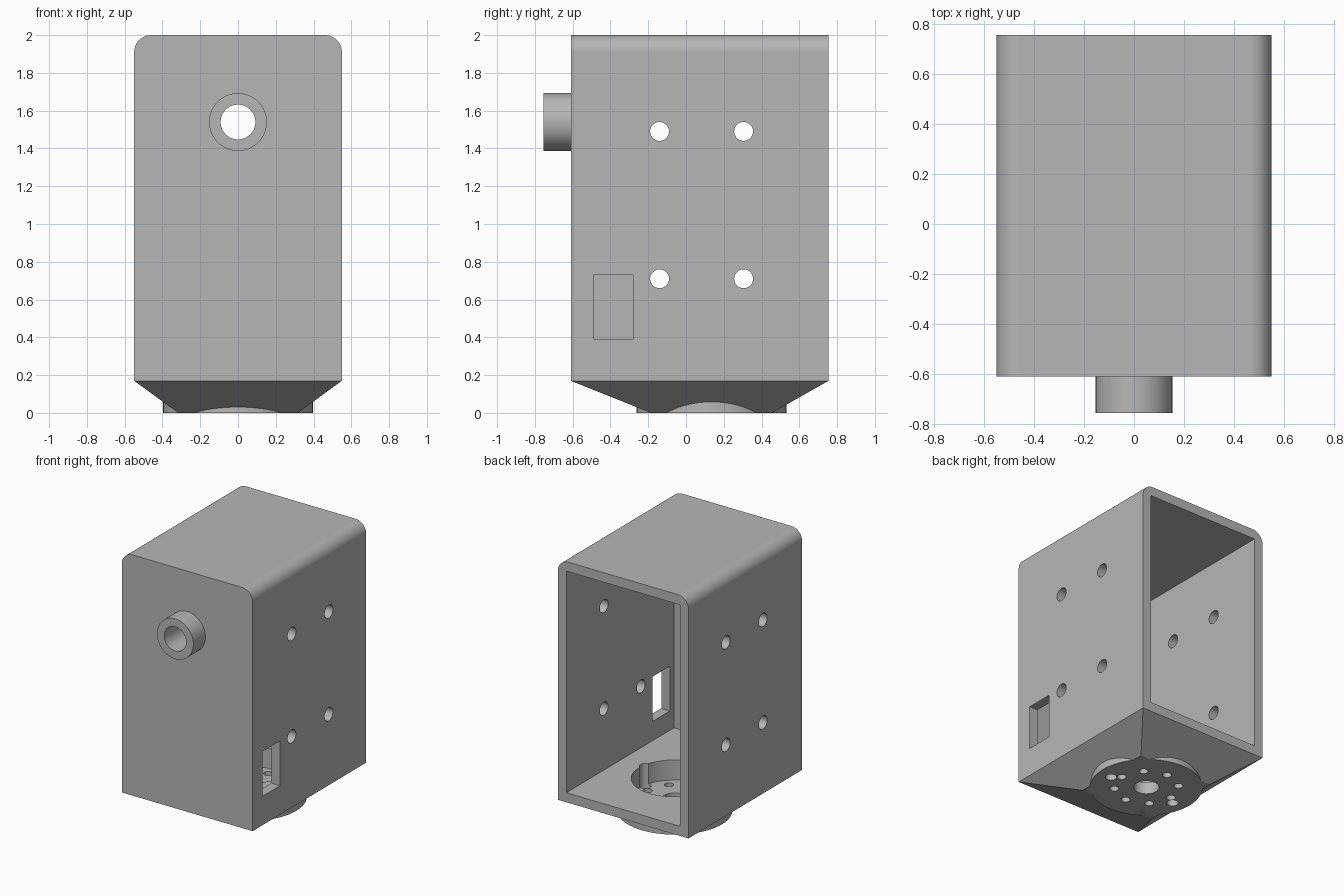
import bpy, bmesh, math
from mathutils import Matrix, Vector

cube = bpy.data.objects.get("Cube")
if cube:
    bpy.data.objects.remove(cube, do_unlink=True)

HALF_W, FRONT, BACK = 0.55, -0.61, 0.755
SHOULDER, TOP, WALL, FILLET = 0.17, 2.0, 0.073, 0.09
HUB_Y = 0.135

grey = bpy.data.materials.new("plain_grey")
grey.use_nodes = True
colour = (0.47, 0.47, 0.47, 1)
grey.diffuse_color = colour
grey.node_tree.nodes["Principled BSDF"].inputs["Base Color"].default_value = colour


def to_object(name, bm):
    bmesh.ops.recalc_face_normals(bm, faces=bm.faces)
    mesh = bpy.data.meshes.new(name)
    bm.to_mesh(mesh)
    bm.free()
    mesh.materials.append(grey)
    obj = bpy.data.objects.new(name, mesh)
    bpy.context.collection.objects.link(obj)
    return obj


def block(name, x, y, z):
    bm = bmesh.new()
    size = [b - a for a, b in (x, y, z)]
    mid = Vector([(a + b) / 2 for a, b in (x, y, z)])
    bmesh.ops.create_cube(bm, size=1, matrix=Matrix.Translation(mid) @ Matrix.Diagonal((*size, 1)))
    return to_object(name, bm)


def rod(name, start, end, radius, sides=32):
    a, b = Vector(start), Vector(end)
    turn = (b - a).to_track_quat('Z', 'Y').to_matrix().to_4x4()
    bm = bmesh.new()
    bmesh.ops.create_cone(bm, cap_ends=True, segments=sides, radius1=radius, radius2=radius,
                          depth=(b - a).length, matrix=Matrix.Translation((a + b) / 2) @ turn)
    return to_object(name, bm)


def combine(target, tool, operation='DIFFERENCE'):
    mod = target.modifiers.new("combine", 'BOOLEAN')
    mod.operation, mod.solver, mod.object = operation, 'EXACT', tool
    bpy.context.view_layer.objects.active = target
    bpy.ops.object.modifier_apply(modifier=mod.name)
    bpy.data.objects.remove(tool, do_unlink=True)


# Shell: profile with rounded top corners, extruded front to back
bm = bmesh.new()
profile = [(-HALF_W, SHOULDER), (HALF_W, SHOULDER)]
for side, first in ((1, 0), (-1, 90)):
    for i in range(11):
        a = math.radians(first + 9 * i)
        profile.append((side * (HALF_W - FILLET) + FILLET * math.cos(a),
                        TOP - FILLET + FILLET * math.sin(a)))
face = bm.faces.new([bm.verts.new((x, FRONT, z)) for x, z in profile])
result = bmesh.ops.extrude_face_region(bm, geom=[face])
for v in result["geom"]:
    if isinstance(v, bmesh.types.BMVert):
        v.co.y = BACK
bmesh.ops.recalc_face_normals(bm, faces=bm.faces)

# Tapered base: the underside is extruded into a smaller square
bottom = min(bm.faces, key=lambda f: f.calc_center_median().z)
taper = bmesh.ops.extrude_discrete_faces(bm, faces=[bottom])["faces"][0]
for v in taper.verts:
    v.co = (math.copysign(0.317, v.co.x), HUB_Y + math.copysign(0.32, v.co.y), 0)
bmesh.ops.remove_doubles(bm, verts=bm.verts, dist=0.0001)
housing = to_object("housing", bm)

# Round base flange and front spigot
combine(housing, rod("flange", (0, HUB_Y, 0), (0, HUB_Y, 0.14), 0.397, 96), 'UNION')
combine(housing, rod("spigot", (0, -0.755, 1.54), (0, FRONT + 0.03, 1.54), 0.153, 64), 'UNION')

# Open-backed cavity, spigot bore and side window
floor = SHOULDER + WALL
combine(housing, block("cavity", (WALL - HALF_W, HALF_W - WALL), (FRONT + WALL, 1), (floor, TOP - WALL)))
combine(housing, rod("bore", (0, -1, 1.54), (0, 0, 1.54), 0.092, 48))
combine(housing, block("window", (0.3, 0.8), (-0.49, -0.28), (0.39, 0.73)))

# Mounting holes through both sides
for y in (-0.14, 0.305):
    for z in (0.71, 1.49):
        combine(housing, rod("side_hole", (-1, y, z), (1, y, z), 0.05))

# Hub recess in the floor with its ring of bolt holes
combine(housing, rod("recess", (0, HUB_Y, 0.09), (0, HUB_Y, 0.5), 0.30, 80))
holes = [(0, 0, 0.09), (0.283, -0.05, 0.041), (-0.283, -0.05, 0.041)]
for i in range(8):
    a = math.radians(45 * i)
    holes.append((0.227 * math.cos(a), 0.227 * math.sin(a), 0.032))
for x, y, r in holes:
    combine(housing, rod("hub_hole", (x, HUB_Y + y, -0.3), (x, HUB_Y + y, 0.5), r))

# Crisp edges with smooth rounds
bpy.ops.object.select_all(action='DESELECT')
housing.select_set(True)
bpy.context.view_layer.objects.active = housing
bpy.ops.object.shade_smooth_by_angle(angle=math.radians(25))
weighted = housing.modifiers.new("clean_shading", 'WEIGHTED_NORMAL')
weighted.keep_sharp = True
